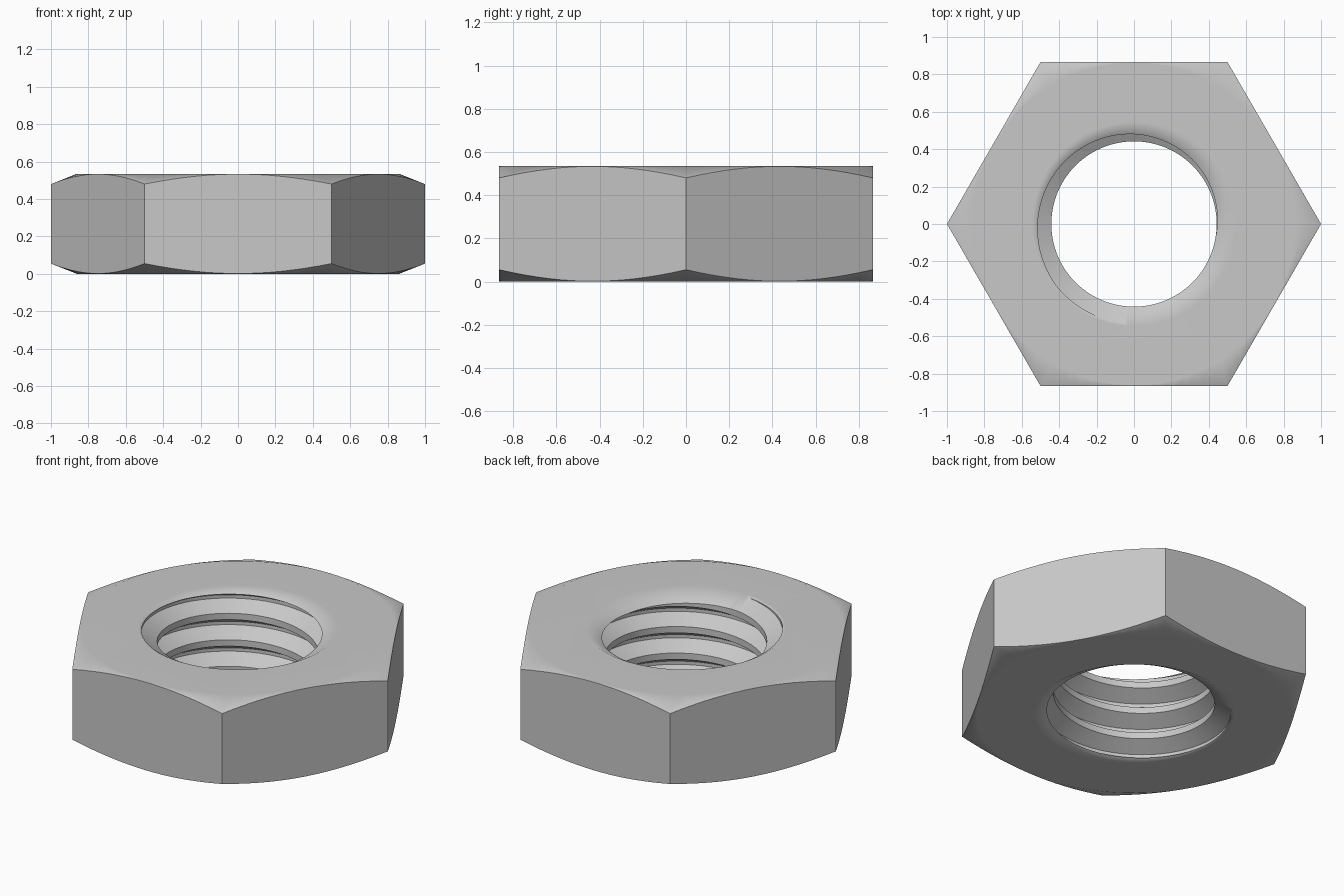
import bpy, bmesh, math

# Main dimensions
HEIGHT, FLAT_R, CORNER_R = 0.535, 0.862, 1.0
MINOR_R, MAJOR_R, PITCH = 0.442, 0.53, 0.16
SINK_R = 0.545
TAN30 = math.tan(math.radians(30))
SEGMENTS = 96

cube = bpy.data.objects.get("Cube")
if cube:
    bpy.data.objects.remove(cube, do_unlink=True)


def finish(name, bm):
    bmesh.ops.recalc_face_normals(bm, faces=bm.faces)
    mesh = bpy.data.meshes.new(name)
    bm.to_mesh(mesh)
    bm.free()
    obj = bpy.data.objects.new(name, mesh)
    bpy.context.collection.objects.link(obj)
    return obj


def lathe(name, profile, sides=SEGMENTS):
    """Closed solid turned about z from (radius, height) points."""
    bm = bmesh.new()
    rings = []
    for r, z in profile:
        angles = [2 * math.pi * i / sides for i in range(sides)]
        rings.append([bm.verts.new((r * math.cos(a), r * math.sin(a), z)) for a in angles])
    for low, high in zip(rings, rings[1:]):
        for i in range(sides):
            j = (i + 1) % sides
            bm.faces.new((low[i], low[j], high[j], high[i]))
    bm.faces.new(rings[0])
    bm.faces.new(rings[-1])
    return finish(name, bm)


def thread_rod(name):
    """Right-hand threaded rod, longer than the nut is tall."""
    flat = PITCH / 16
    flank = flat + (MAJOR_R - MINOR_R) * TAN30
    section = [(MINOR_R, -flank), (MAJOR_R, -flat), (MAJOR_R, flat), (MINOR_R, flank)]
    bm = bmesh.new()

    def column(step, turns):
        a = 2 * math.pi * step / SEGMENTS
        base = 0.52 + PITCH * (step / SEGMENTS - 228 / 360)
        return [bm.verts.new((r * math.cos(a), r * math.sin(a), base + PITCH * t + dz))
                for t in turns for r, dz in section]

    columns = [column(s, range(-4, 3)) for s in range(SEGMENTS)]
    # The last column is the first one, moved up by a turn
    columns.append(columns[0][len(section):] + column(SEGMENTS, [2]))
    for left, right in zip(columns, columns[1:]):
        for k in range(len(left) - 1):
            bm.faces.new((left[k], right[k], right[k + 1], left[k + 1]))
    # Close both ends with fans
    heights = [v.co.z for v in bm.verts]
    bottom = bm.verts.new((0, 0, min(heights) - 0.02))
    top = bm.verts.new((0, 0, max(heights) + 0.02))
    for edge in [e for e in bm.edges if e.is_boundary]:
        a, b = edge.verts
        bm.faces.new((a, b, top if a.co.z + b.co.z > HEIGHT else bottom))
    return finish(name, bm)


# Hexagonal body and the turned shape that chamfers its corners
nut = lathe("hex_nut", [(CORNER_R, -0.2), (CORNER_R, HEIGHT + 0.2)], 6)
slope = 0.055 / (CORNER_R - FLAT_R)
OUTER = 1.1
drop = slope * (OUTER - FLAT_R)
chamfer = lathe("chamfer_shape", [(FLAT_R, 0), (OUTER, drop),
                                  (OUTER, HEIGHT - drop), (FLAT_R, HEIGHT)])

# Countersinks at both mouths of the hole
wide, narrow = SINK_R + 0.1, SINK_R - 0.2
rise, fall = 0.1 * TAN30, 0.2 * TAN30
sink_top = lathe("top_countersink", [(narrow, HEIGHT - fall), (wide, HEIGHT + rise)])
sink_bottom = lathe("bottom_countersink", [(wide, -rise), (narrow, fall)])
rod = thread_rod("thread_cutter")

# Cut the body
bpy.ops.object.select_all(action="DESELECT")
nut.select_set(True)
bpy.context.view_layer.objects.active = nut
for cutter, operation in ((chamfer, "INTERSECT"), (rod, "DIFFERENCE"),
                          (sink_top, "DIFFERENCE"), (sink_bottom, "DIFFERENCE")):
    cutter.hide_render = True
    mod = nut.modifiers.new(cutter.name, "BOOLEAN")
    mod.operation = operation
    mod.solver = "EXACT"
    mod.object = cutter
    bpy.ops.object.modifier_apply(modifier=mod.name)
    bpy.data.objects.remove(cutter, do_unlink=True)

# Plain steel colour
steel = bpy.data.materials.new("steel_grey")
steel.use_nodes = True
colour = (0.58, 0.58, 0.58, 1)
steel.diffuse_color = colour
steel.node_tree.nodes["Principled BSDF"].inputs["Base Color"].default_value = colour
nut.data.materials.clear()
nut.data.materials.append(steel)

# Smooth the turned surfaces, keep the hexagon and thread crisp
bpy.ops.object.shade_smooth_by_angle(angle=math.radians(35))
weighted = nut.modifiers.new("weighted_normals", "WEIGHTED_NORMAL")
weighted.keep_sharp = True
